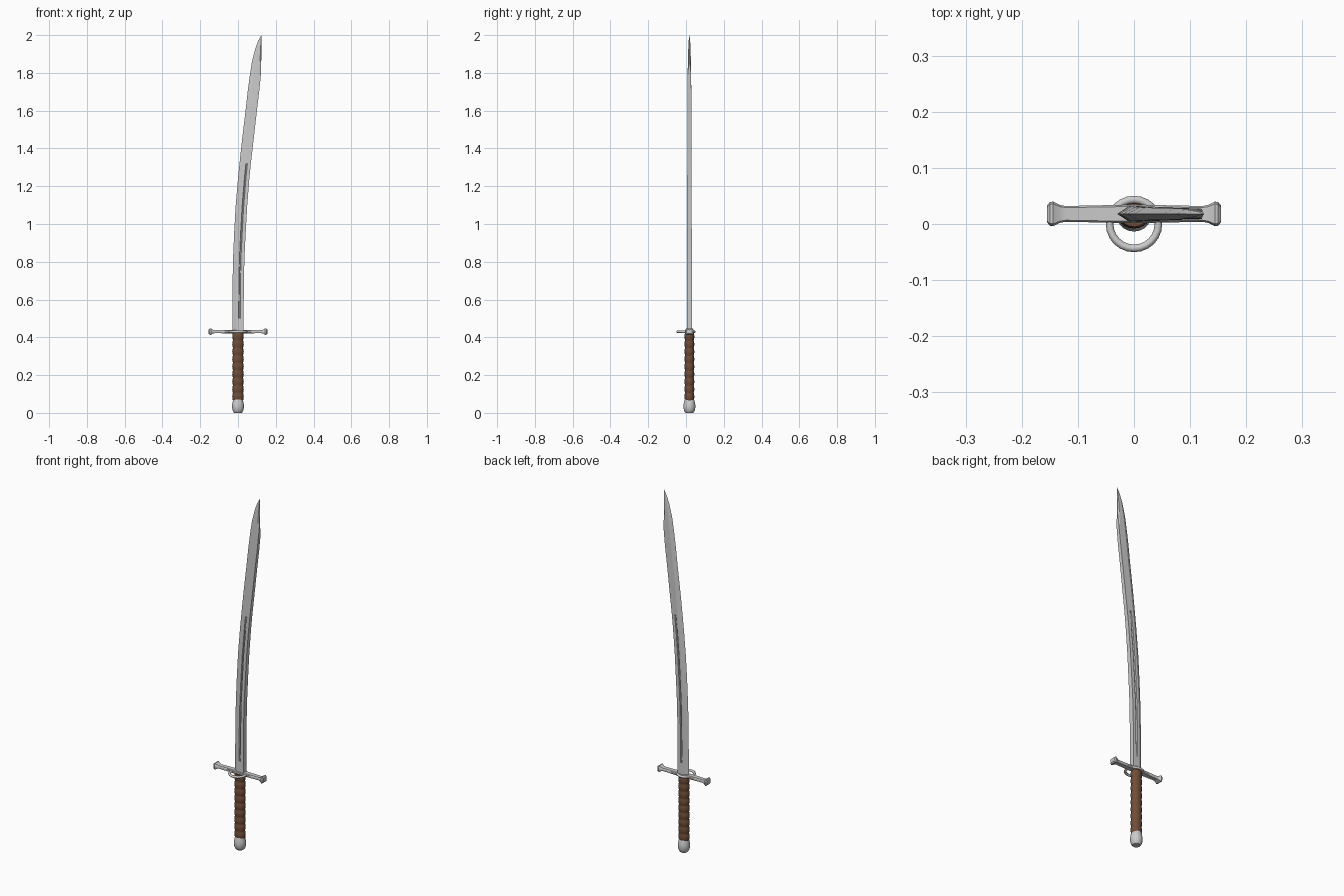
import bpy, bmesh, math

if "Cube" in bpy.data.objects:
    bpy.data.objects.remove(bpy.data.objects["Cube"])

CY = 0.018  # depth of the sword's centre plane


def material(name, rgb):
    m = bpy.data.materials.new(name)
    m.diffuse_color = (*rgb, 1)
    m.use_nodes = True
    m.node_tree.nodes["Principled BSDF"].inputs["Base Color"].default_value = m.diffuse_color
    return m


def loft(name, sections, mat=None, smooth=None):
    """Skin a list of equal-length closed point rings and cap both ends."""
    bm = bmesh.new()
    rings = [[bm.verts.new(p) for p in s] for s in sections]
    n = len(rings[0])
    for a, b in zip(rings, rings[1:]):
        for i in range(n):
            j = (i + 1) % n
            bm.faces.new((a[i], a[j], b[j], b[i]))
    bm.faces.new(rings[0][::-1])
    bm.faces.new(rings[-1])
    bmesh.ops.recalc_face_normals(bm, faces=bm.faces)
    me = bpy.data.meshes.new(name)
    bm.to_mesh(me)
    bm.free()
    ob = bpy.data.objects.new(name, me)
    bpy.context.collection.objects.link(ob)
    if mat:
        me.materials.append(mat)
    if smooth:
        bpy.context.view_layer.objects.active = ob
        ob.select_set(True)
        bpy.ops.object.shade_smooth_by_angle(angle=math.radians(smooth))
        ob.select_set(False)
    return ob


def oval(z, rx, ry, n=20):
    return [(rx * math.cos(2 * math.pi * i / n),
             CY + ry * math.sin(2 * math.pi * i / n), z) for i in range(n)]


leather = material("leather", (0.16, 0.075, 0.04))

# blade: z, edge x, spine x, half thickness at body, half thickness at spine, groove depth
stations = [
    (0.43, -0.030, 0.030, 0.014, 0.014, 0),
    (0.50, -0.030, 0.030, 0.014, 0.014, 0),
    (0.54, -0.030, 0.030, 0.014, 0.014, 0.5),
    (0.68, -0.029, 0.031, 0.0135, 0.0135, 0.5),
    (0.82, -0.026, 0.034, 0.013, 0.013, 0.5),
    (0.96, -0.020, 0.041, 0.0125, 0.0125, 0.5),
    (1.10, -0.012, 0.049, 0.012, 0.012, 0.5),
    (1.24, 0.000, 0.060, 0.0115, 0.0115, 0.5),
    (1.32, 0.008, 0.068, 0.011, 0.011, 0),
    (1.45, 0.022, 0.083, 0.0105, 0.0105, 0),
    (1.60, 0.040, 0.100, 0.010, 0.010, 0),
    (1.70, 0.051, 0.112, 0.010, 0.010, 0),
    (1.79, 0.063, 0.121, 0.0095, 0.009, 0),
    (1.86, 0.074, 0.123, 0.008, 0.002, 0),
    (1.93, 0.092, 0.124, 0.006, 0.001, 0),
    (1.97, 0.107, 0.1245, 0.004, 0.0006, 0),
    (2.00, 0.1235, 0.1247, 0.0005, 0.0003, 0),
]
blade = []
for z, x0, x1, t, ts, d in stations:
    half = [(0.36, t), (0.56, t), (0.60, t * (1 - d)), (0.66, t * (1 - d)),
            (0.70, t), (0.86, t), (1.0, ts)]
    pts = [(0, 0)] + half + [(u, -y) for u, y in reversed(half)]
    blade.append([(x0 + (x1 - x0) * u, CY + y, z) for u, y in pts])
loft("blade", blade, smooth=20)

# crossguard: chamfered bar with flared ends
right = [(0.03, 0.016, 0.009), (0.122, 0.014, 0.008), (0.132, 0.016, 0.010),
         (0.144, 0.022, 0.017), (0.150, 0.021, 0.016), (0.155, 0.015, 0.011)]
profile = [(-x, a, b) for x, a, b in reversed(right)] + right
corners = [(1, 0.5), (0.8, 1), (-0.8, 1), (-1, 0.5),
           (-1, -0.5), (-0.8, -1), (0.8, -1), (1, -0.5)]
loft("crossguard", [[(x, CY + a * p, 0.43 + b * q) for p, q in corners]
                    for x, a, b in profile], smooth=30)

# finger ring
bpy.ops.mesh.primitive_torus_add(major_radius=0.0435, minor_radius=0.0068,
                                 major_segments=24, minor_segments=10,
                                 location=(0, 0, 0.43))
bpy.context.object.name = "finger_ring"
bpy.ops.object.shade_smooth()

# grip: ribbed leather wrap
ribs, steps, z0, z1 = 9, 6, 0.066, 0.424
grip = []
for k in range(ribs * steps + 1):
    t = k / steps
    bulge = abs(math.sin(math.pi * t)) ** 0.7
    grip.append(oval(z0 + (z1 - z0) * t / ribs, 0.0265 + 0.004 * bulge,
                     0.0225 + 0.0035 * bulge))
loft("grip", grip, leather, 40)

# pommel: rounded cap with flat bottom
loft("pommel", [oval(z, r, r) for z, r in [
    (0.0, 0.020), (0.006, 0.025), (0.015, 0.029), (0.028, 0.0315),
    (0.042, 0.0315), (0.054, 0.029), (0.064, 0.027), (0.071, 0.025)]], smooth=40)
